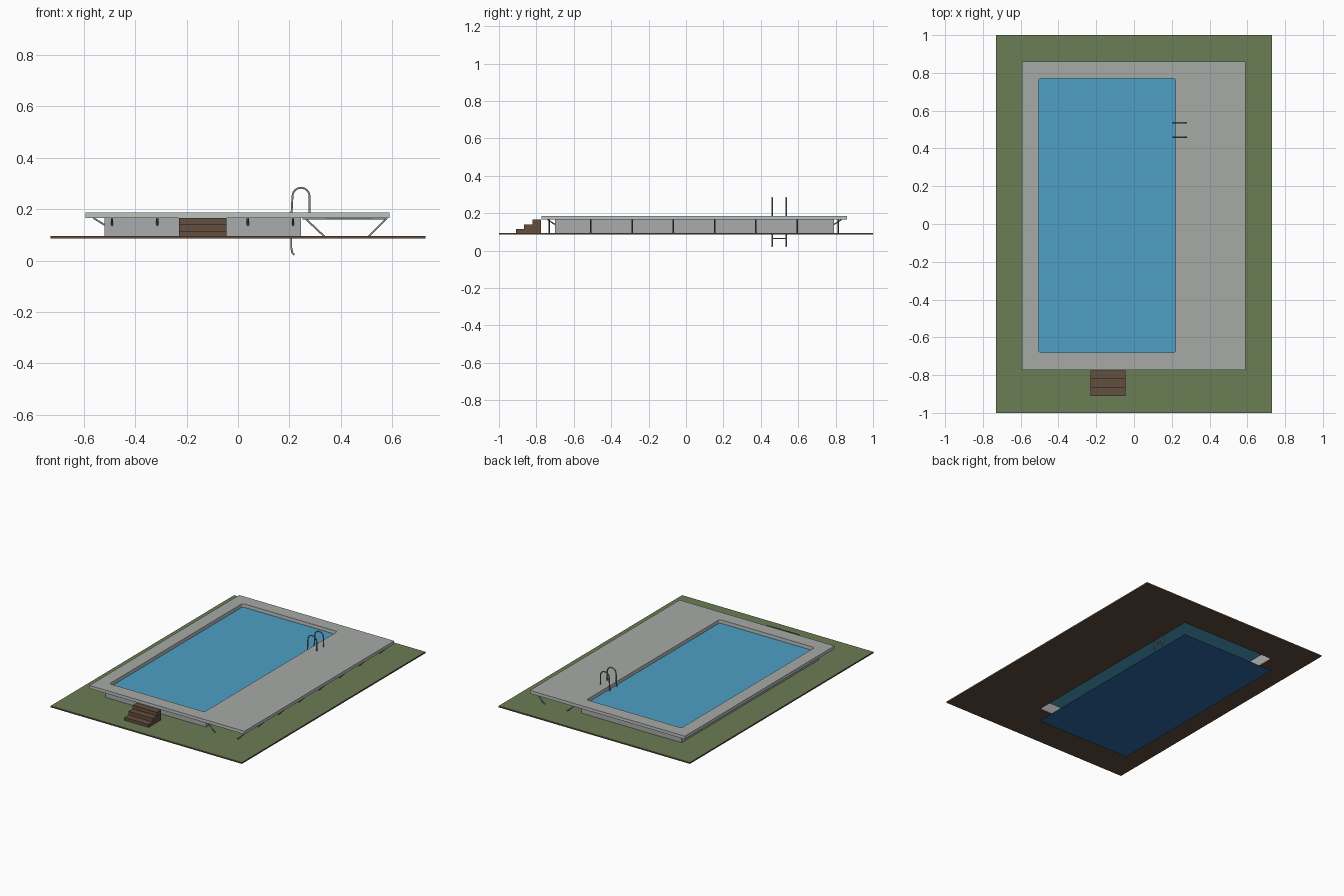
import bpy
import bmesh
from math import pi, sin, cos
from mathutils import Vector

cube = bpy.data.objects.get("Cube")
if cube:
    bpy.data.objects.remove(cube, do_unlink=True)


def material(name, r, g, b):
    m = bpy.data.materials.new(name)
    m.use_nodes = True
    m.diffuse_color = (r, g, b, 1)
    m.node_tree.nodes["Principled BSDF"].inputs["Base Color"].default_value = (r, g, b, 1)
    return m


GRASS = material("grass green", 0.147, 0.205, 0.09)
SOIL = material("soil brown", 0.12, 0.072, 0.045)
WOOD = material("step wood", 0.125, 0.077, 0.05)
DECK = material("deck grey", 0.39, 0.40, 0.39)
EDGE = material("deck edge grey", 0.52, 0.55, 0.53)
WALL = material("wall grey", 0.40, 0.41, 0.42)
WATER = material("water blue", 0.077, 0.35, 0.55)
FLOOR = material("deep blue", 0.025, 0.14, 0.376)
METAL = material("metal grey", 0.28, 0.28, 0.29)

GROUND, UNDER, TOP = 0.095, 0.165, 0.186
POOL = (-0.505, 0.22, -0.68, 0.77)


def finish(name, bm, *mats):
    bmesh.ops.recalc_face_normals(bm, faces=bm.faces)
    mesh = bpy.data.meshes.new(name)
    bm.to_mesh(mesh)
    bm.free()
    for m in mats:
        mesh.materials.append(m)
    ob = bpy.data.objects.new(name, mesh)
    bpy.context.collection.objects.link(ob)
    return ob


def corners(rect, z):
    x0, x1, y0, y1 = rect
    return [Vector(p) for p in ((x0, y0, z), (x1, y0, z), (x1, y1, z), (x0, y1, z))]


def frame(name, outer, inner, z0, z1, rounding, mats):
    """Rectangular slab with an opening; second material goes on non-top faces."""
    bm = bmesh.new()
    loops = [[bm.verts.new(p) for p in corners(r, z)]
             for r, z in ((outer, z0), (outer, z1), (inner, z1), (inner, z0))]
    for i in range(4):
        j = (i + 1) % 4
        for k in range(4):
            a, b = loops[k], loops[(k + 1) % 4]
            bm.faces.new((a[i], a[j], b[j], b[i]))
    if rounding:
        edges = [bm.edges.get((loops[2][i], loops[3][i])) for i in range(4)]
        bmesh.ops.bevel(bm, geom=edges, offset=rounding, segments=3, profile=0.5, affect="EDGES")
    bmesh.ops.recalc_face_normals(bm, faces=bm.faces)
    for f in bm.faces:
        f.material_index = 0 if f.normal.z > 0.5 else len(mats) - 1
    return finish(name, bm, *mats)


def sheet(name, rect, z, mat):
    bm = bmesh.new()
    bm.faces.new([bm.verts.new(p) for p in corners(rect, z)])
    return finish(name, bm, mat)


def tube(name, paths, radius, mat):
    curve = bpy.data.curves.new(name, "CURVE")
    curve.dimensions = "3D"
    curve.bevel_depth = radius
    curve.bevel_resolution = 1
    curve.use_fill_caps = True
    for path in paths:
        s = curve.splines.new("POLY")
        s.points.add(len(path) - 1)
        for p, co in zip(s.points, path):
            p.co = (*co, 1)
    curve.materials.append(mat)
    ob = bpy.data.objects.new(name, curve)
    bpy.context.collection.objects.link(ob)
    return ob


# Lawn slab, pool shell, deck
frame("lawn", (-0.73, 0.73, -1, 1), POOL, 0.085, GROUND, 0, (GRASS, SOIL))
frame("pool_wall", (-0.52, 0.245, -0.70, 0.79), POOL, GROUND, UNDER, 0, (WALL,))
frame("deck", (-0.593, 0.59, -0.773, 0.86), POOL, UNDER, TOP, 0.012, (DECK, EDGE))

# Water surface and pool floor
sheet("water", POOL, 0.162, WATER)
sheet("pool_floor", POOL, 0.0, FLOOR)

# Entry steps, extruded from a stair profile
bm = bmesh.new()
profile = [(-0.775, 0.09)]
for i in range(3):
    y = -0.775 - 0.045 * (2 - i + 1)
    h = 0.09 + 0.025 * i
    profile += [(y, h), (y, h + 0.025)]
profile.append((-0.775, 0.165))
face = bm.faces.new([bm.verts.new((-0.23, y, z)) for y, z in profile])
side = bmesh.ops.extrude_face_region(bm, geom=[face])["geom"]
bmesh.ops.translate(bm, vec=(0.185, 0, 0),
                    verts=[v for v in side if isinstance(v, bmesh.types.BMVert)])
finish("entry_steps", bm, WOOD)

# Trestles under the wide side of the deck
rows = [-0.73 + 0.2207 * i for i in range(8)]
legs = []
for y in rows:
    legs += [[(0.26, y, UNDER), (0.34, y, 0.09)],
             [(0.58, y, UNDER), (0.505, y, 0.09)],
             [(0.25, y, 0.163), (0.58, y, 0.163)]]
tube("deck_trestles", legs, 0.004, METAL)

# Short braces along the three narrow sides
braces = [[(-0.562, y, UNDER), (-0.518, y, 0.138)] for y in rows[1:-1]]
for i in range(5):
    x = -0.49 + 0.176 * i
    braces += [[(x, -0.74, UNDER), (x, -0.698, 0.138)],
               [(x, 0.83, UNDER), (x, 0.788, 0.138)]]
tube("deck_braces", braces, 0.004, METAL)

# Ladder rails with arched handles, and rungs
rails = []
for y in (0.46, 0.535):
    arch = [(0.245 - 0.033 * cos(pi * i / 12), y, 0.25 + 0.033 * sin(pi * i / 12))
            for i in range(13)]
    rails.append([(0.22, y, 0.022), (0.211, y, 0.03), (0.207, y, 0.05), (0.207, y, 0.16)]
                 + arch + [(0.278, y, TOP)])
tube("ladder_rails", rails, 0.0042, METAL)
tube("ladder_rungs", [[(0.207, 0.46, z), (0.207, 0.535, z)] for z in (0.065, 0.105, 0.145)],
     0.004, METAL)
